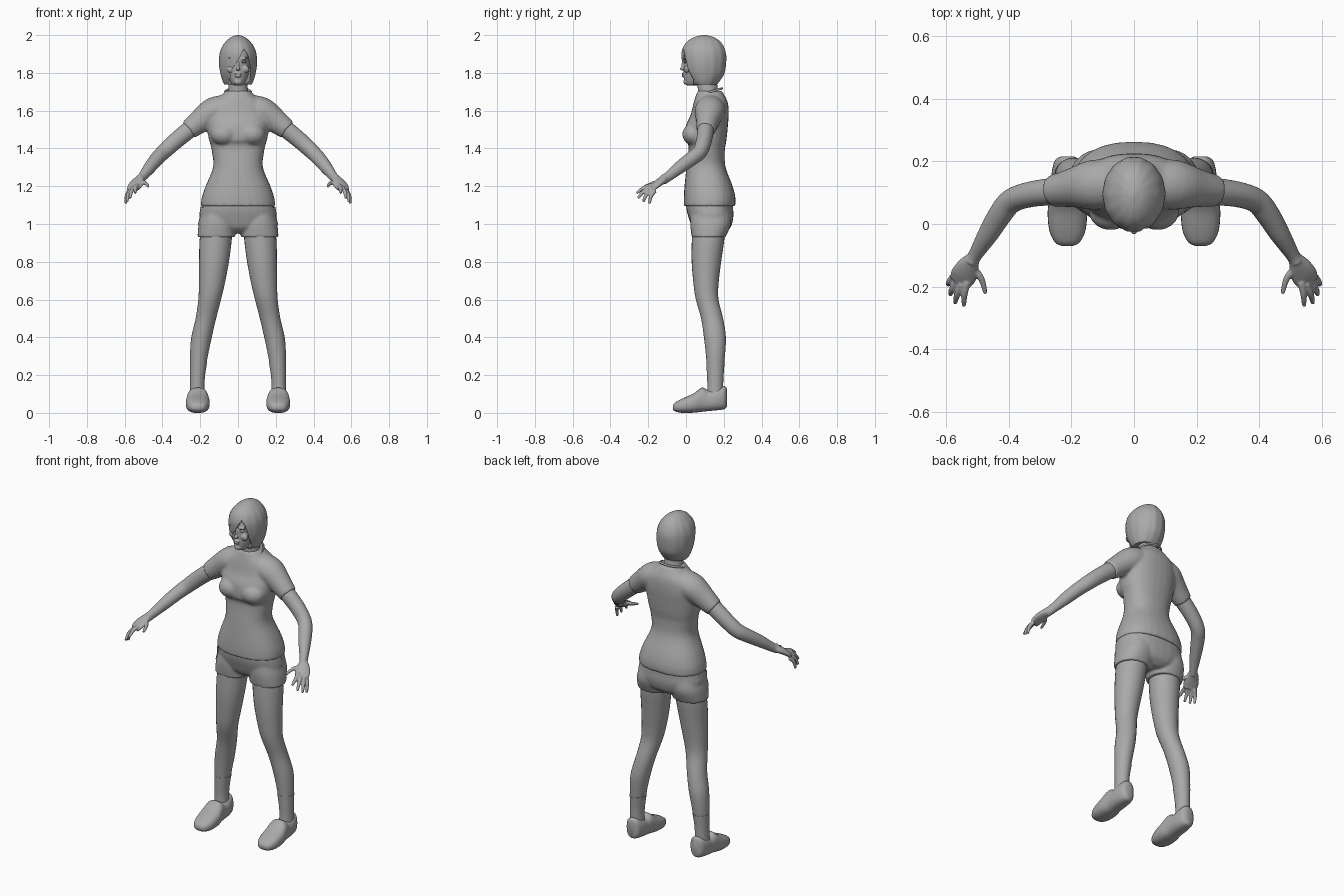
import bpy, bmesh, math
from mathutils import Vector, Matrix

cube = bpy.data.objects.get("Cube")
if cube:
    bpy.data.objects.remove(cube, do_unlink=True)

grey = bpy.data.materials.new("plain grey")
grey.use_nodes = True
COLOUR = (0.4, 0.4, 0.4, 1)
grey.diffuse_color = COLOUR
grey.node_tree.nodes["Principled BSDF"].inputs["Base Color"].default_value = COLOUR


def finish(name, bm, angle=50):
    bmesh.ops.recalc_face_normals(bm, faces=bm.faces)
    mesh = bpy.data.meshes.new(name)
    bm.to_mesh(mesh)
    bm.free()
    ob = bpy.data.objects.new(name, mesh)
    bpy.context.collection.objects.link(ob)
    mesh.materials.append(grey)
    bpy.ops.object.select_all(action='DESELECT')
    ob.select_set(True)
    bpy.context.view_layer.objects.active = ob
    bpy.ops.object.shade_smooth_by_angle(angle=math.radians(angle))
    return ob


def resample(rings, steps):
    """Catmull-Rom curve through the rings."""
    pts = [Vector(r) for r in rings]
    pts = [pts[0]] + pts + [pts[-1]]
    out = []
    for a, b, c, d in zip(pts, pts[1:], pts[2:], pts[3:]):
        for i in range(steps):
            t = i / steps
            out.append(b + (c - a) * t / 2 + (2*a - 5*b + 4*c - d) * t*t / 2
                       + (3*b - a - 3*c + d) * t**3 / 2)
    return out + [pts[-1]]


def loft(name, rings, axis=None, power=2, n=28, steps=4, side=1, ripple=0):
    """Skin of oval rings (x, y, z, half width, half depth) about an axis or the path."""
    pts = resample(rings, steps)
    bm = bmesh.new()
    loops = []
    for i, p in enumerate(pts):
        c = p.to_3d() if len(p) == 3 else Vector(p[:3])
        u, v = Vector((1, 0, 0)), Vector((0, 1, 0))
        if axis == 'Y':
            v = Vector((0, 0, 1))
        elif axis is None:
            t = Vector(pts[min(i + 1, len(pts) - 1)][:3]) - Vector(pts[max(i - 1, 0)][:3])
            u = t.cross(Vector((0, 0, 1))).normalized()
            v = u.cross(t).normalized()
        loop = []
        for k in range(n):
            a = math.tau * k / n
            ca, sa = math.cos(a), math.sin(a)
            grow = 1 + ripple * math.cos(a * 14)
            q = c + u * math.copysign(abs(ca) ** (2 / power), ca) * max(p[3], .001) * grow \
                  + v * math.copysign(abs(sa) ** (2 / power), sa) * max(p[4], .001) * grow
            loop.append(bm.verts.new((q.x * side, q.y, q.z)))
        loops.append(loop)
    for l, m in zip(loops, loops[1:]):
        for k in range(n):
            bm.faces.new((l[k], l[(k + 1) % n], m[(k + 1) % n], m[k]))
    bm.faces.new(loops[0])
    bm.faces.new(loops[-1])
    return finish(name, bm)


def slices(rows):
    """Turn (z, half width, front y, back y) into rings."""
    return [(0, (f + b) / 2, z, w, (b - f) / 2) for z, w, f, b in rows]


def ball(name, at, size, turn=0):
    bm = bmesh.new()
    m = Matrix.Translation(at) @ Matrix.Rotation(turn, 4, 'Y') @ Matrix.Diagonal((*size, 1))
    bmesh.ops.create_uvsphere(bm, u_segments=20, v_segments=12, radius=1, matrix=m)
    return finish(name, bm)


def fuse(name, parts, voxel=.008, rounds=5):
    """Blend overlapping parts into one garment."""
    bpy.ops.object.select_all(action='DESELECT')
    for p in parts:
        p.select_set(True)
    bpy.context.view_layer.objects.active = parts[0]
    bpy.ops.object.join()
    ob = parts[0]
    ob.name = name
    mod = ob.modifiers.new("blend", 'REMESH')
    mod.mode, mod.voxel_size, mod.use_smooth_shade = 'VOXEL', voxel, True
    mod = ob.modifiers.new("soften", 'SMOOTH')
    mod.factor, mod.iterations = .5, rounds
    return ob


# Shirt: torso, bust and sleeves
torso = loft("torso", slices([
    (1.095, .198, -.012, .262), (1.14, .192, -.012, .262), (1.2, .172, -.008, .247),
    (1.3, .132, .002, .21), (1.38, .138, .012, .205), (1.42, .146, .012, .21),
    (1.45, .155, -.004, .215), (1.52, .165, .0, .222), (1.58, .165, .025, .226),
    (1.64, .14, .04, .222), (1.68, .09, .052, .205), (1.705, .066, .062, .19)]), 'Z', 2.3)
shirt = [torso]
for s in (1, -1):
    shirt.append(ball("bust", (s * .075, .04, 1.475), (.07, .06, .058)))
    shirt.append(loft("sleeve", [
        (.06, .13, 1.615, .075, .07), (.13, .125, 1.595, .08, .075),
        (.2, .115, 1.545, .062, .064), (.262, .105, 1.497, .05, .052)], side=s))
fuse("shirt", shirt)

# Shorts: hips and short legs
shorts = [loft("hips", slices([
    (.95, .05, .07, .2), (.98, .15, .035, .235), (1.03, .198, .015, .25),
    (1.08, .196, .002, .25), (1.13, .185, .0, .25)]), 'Z', 2.4)]
for s in (1, -1):
    shorts.append(loft("short_leg", [
        (.1, .13, 1.06, .09, .105), (.108, .13, 1.0, .1, .108),
        (.115, .12, .93, .1, .09)], 'Z', 2.2, side=s))
shorts = fuse("shorts", shorts, .007, 4)

for s in (1, -1):
    # Thin pocket panels laid on the shorts
    bm = bmesh.new()
    bmesh.ops.create_grid(bm, x_segments=10, y_segments=10, size=.05, matrix=Matrix.Translation(
        (s * .22, .08, 1.045)) @ Matrix.Rotation(math.pi / 2, 4, 'Y'))
    pocket = finish("pocket", bm)
    wrap = pocket.modifiers.new("lay", 'SHRINKWRAP')
    wrap.target, wrap.offset = shorts, .004
    wrap.wrap_mode = 'ABOVE_SURFACE'

    # Legs with ankle socks
    loft("leg", [
        (.11, .12, 1.0, .08, .085), (.118, .117, .92, .085, .086), (.127, .108, .8, .079, .078),
        (.139, .106, .68, .068, .066), (.15, .112, .6, .06, .06), (.17, .138, .5, .054, .058),
        (.193, .153, .4, .054, .058), (.207, .156, .3, .047, .05), (.214, .155, .2, .038, .042),
        (.216, .155, .14, .036, .04), (.215, .15, .07, .036, .042)], 'Z', side=s)
    loft("sock", [
        (.209, .156, .268, .0455, .049), (.214, .155, .2, .04, .044),
        (.216, .155, .14, .038, .042), (.216, .155, .09, .04, .045)], 'Z', side=s)

    # Shoes, from toe to heel
    loft("shoe", [(.213, y, (lo + hi) / 2, w, (hi - lo) / 2) for y, lo, hi, w in [
        (-.07, .02, .038, .018), (-.058, .008, .055, .04), (-.02, .0, .076, .058),
        (.04, .001, .103, .063), (.085, .006, .134, .056), (.12, .01, .12, .052),
        (.165, .014, .132, .05), (.203, .02, .142, .04), (.216, .032, .13, .02)]],
        'Y', 2.5, side=s)

    # Arms
    arm = [loft("arm", [
        (.18, .115, 1.555, .045, .045), (.25, .105, 1.505, .044, .046),
        (.33, .095, 1.44, .041, .044), (.39, .075, 1.385, .039, .041),
        (.425, .035, 1.35, .038, .038), (.465, -.03, 1.302, .033, .034),
        (.505, -.095, 1.25, .023, .026), (.52, -.12, 1.235, .022, .027)], side=s)]

    # Hands
    arm.append(loft("palm", [
        (.512, -.105, 1.243, .02, .024), (.53, -.135, 1.225, .035, .02),
        (.545, -.165, 1.203, .042, .017), (.557, -.187, 1.183, .036, .013)], side=s))
    fingers = [((.534, -.185, 1.205), (.542, -.225, 1.19), (.544, -.262, 1.163)),
               ((.55, -.19, 1.195), (.565, -.225, 1.172), (.572, -.253, 1.136)),
               ((.565, -.182, 1.183), (.582, -.21, 1.155), (.587, -.226, 1.118)),
               ((.575, -.165, 1.175), (.59, -.185, 1.148), (.594, -.194, 1.108)),
               ((.515, -.14, 1.225), (.488, -.175, 1.215), (.475, -.222, 1.198))]
    for a, b, c in fingers:
        arm.append(loft("finger", [(*a, .012, .012), (*b, .0105, .0105), (*c, .007, .007)],
                        n=12, side=s))
    fuse("arm_and_hand", arm, .004, 3)

# Neck and collar
loft("neck", slices([(1.64, .07, .045, .18), (1.69, .056, .062, .172),
                     (1.74, .05, .06, .165), (1.8, .05, .05, .16)]), 'Z')
loft("collar", [(.07 * math.cos(a), .125 + .066 * math.sin(a), 1.698 + .02 * math.sin(a), .005, .006)
                for a in [math.tau * k / 24 for k in range(25)]], n=8, steps=1)

# Head and face
face = [loft("head", slices([
    (1.732, .018, .008, .05), (1.745, .036, -.006, .09), (1.78, .054, -.012, .13),
    (1.82, .066, -.013, .17), (1.86, .072, -.013, .19), (1.9, .075, -.01, .19),
    (1.95, .06, .02, .17), (1.975, .03, .05, .13)]), 'Z'),
    ball("nose_tip", (0, -.02, 1.822), (.012, .013, .009)),
    ball("nose_bridge", (0, -.012, 1.842), (.008, .012, .026)),
    ball("upper_lip", (0, -.014, 1.795), (.021, .009, .006)),
    ball("lower_lip", (0, -.014, 1.783), (.017, .009, .006)),
    ball("chin", (0, -.002, 1.752), (.02, .012, .014))]
for s in (1, -1):
    face.append(ball("brow", (s * .032, -.007, 1.876), (.022, .009, .007), -s * .1))
    face.append(ball("cheek", (s * .038, .005, 1.82), (.022, .016, .02)))
fuse("face", face, .0035, 2)
for s in (1, -1):
    ball("eye", (s * .031, -.004, 1.858), (.015, .009, .006))

# Bobbed hair with a fringe swept over one eye
hair = loft("hair", slices([
    (1.738, .072, .035, .165), (1.76, .082, .015, .182), (1.8, .093, -.008, .205),
    (1.85, .1, -.02, .213), (1.9, .097, -.025, .213), (1.94, .083, -.014, .2),
    (1.97, .06, .01, .178), (1.99, .035, .045, .145), (2.0, .008, .085, .108)]),
    'Z', n=84, steps=6, ripple=.008)
bm = bmesh.new()
outline = [(-.052, 1.7), (-.045, 1.77), (-.025, 1.83), (.005, 1.875), (.032, 1.925),
           (.05, 1.9), (.062, 1.85), (.064, 1.79), (.055, 1.7)]
base = bm.faces.new([bm.verts.new((x, -.1, z)) for x, z in outline])
push = bmesh.ops.extrude_face_region(bm, geom=[base])
bmesh.ops.translate(bm, vec=(0, .14, 0),
                    verts=[v for v in push["geom"] if isinstance(v, bmesh.types.BMVert)])
cutter = finish("face_opening_cutter", bm)
cut = hair.modifiers.new("face opening", 'BOOLEAN')
cut.operation, cut.solver, cut.object = 'DIFFERENCE', 'EXACT', cutter
cutter.hide_render = True
bpy.context.view_layer.objects.active = hair
bpy.ops.object.modifier_apply(modifier=cut.name)
bpy.data.objects.remove(cutter, do_unlink=True)
